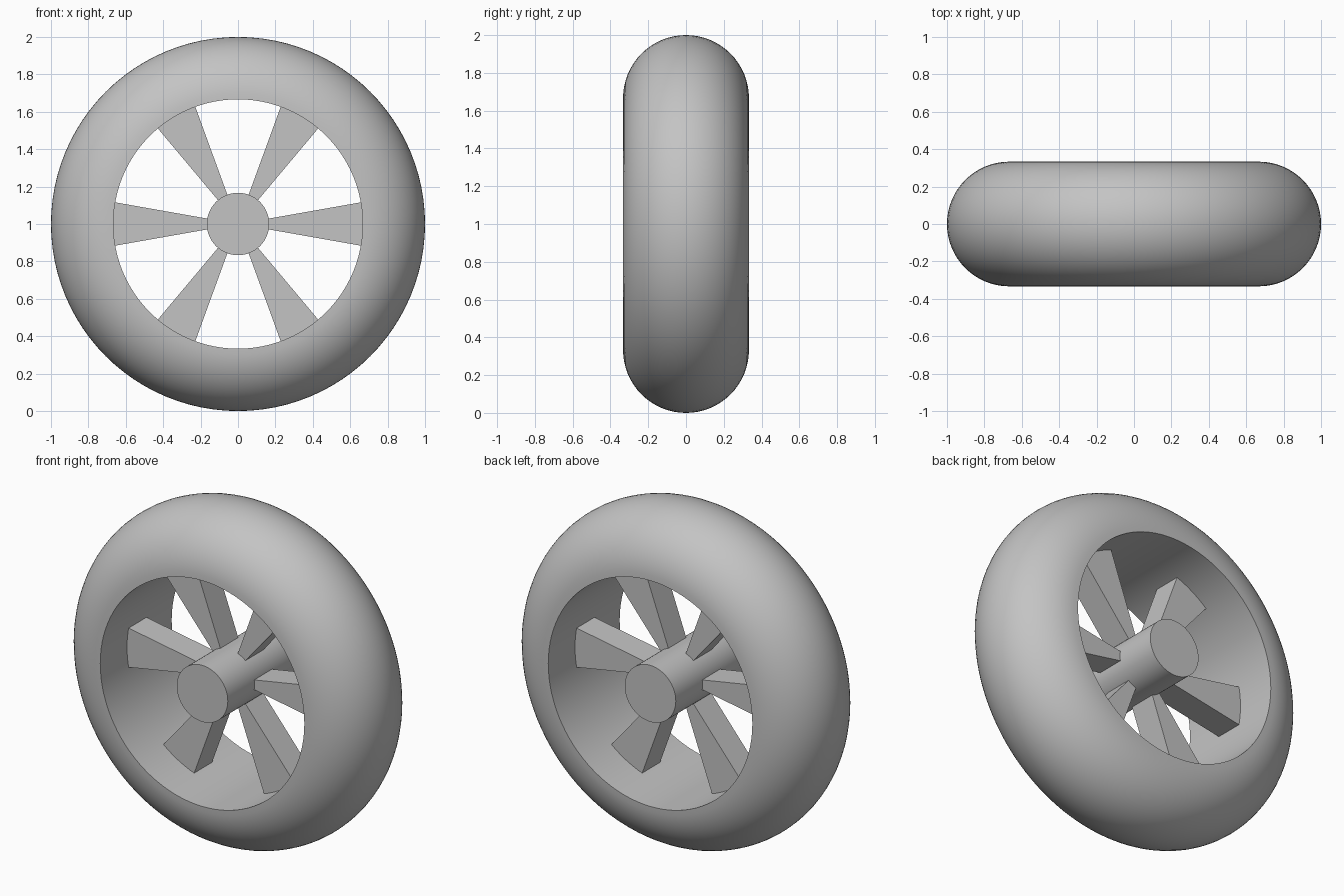
import bpy
import bmesh
from math import cos, sin, pi, radians
from mathutils import Matrix, Vector

if "Cube" in bpy.data.objects:
    bpy.data.objects.remove(bpy.data.objects["Cube"])

CENTRE = Vector((0, 0, 1))   # wheel axle runs along y
RIM = 2 / 3                  # radius of the opening
HALF_WIDTH = 1 / 3
HUB = 1 / 6
SPOKE_HALF_DEPTH = 1 / 12
SPOKE_HALF_ANGLE = radians(10)

grey = bpy.data.materials.new("wheel grey")
grey.use_nodes = True
colour = (0.55, 0.55, 0.55, 1)
grey.diffuse_color = colour
grey.node_tree.nodes["Principled BSDF"].inputs["Base Color"].default_value = colour


def finish(name, bm, smooth=True):
    bmesh.ops.recalc_face_normals(bm, faces=bm.faces)
    mesh = bpy.data.meshes.new(name)
    bm.to_mesh(mesh)
    bm.free()
    mesh.materials.append(grey)
    obj = bpy.data.objects.new(name, mesh)
    obj.location = CENTRE
    bpy.context.collection.objects.link(obj)
    if smooth:
        bpy.ops.object.select_all(action="DESELECT")
        obj.select_set(True)
        bpy.context.view_layer.objects.active = obj
        bpy.ops.object.shade_smooth_by_angle(angle=radians(30))
    return obj


# Tyre: half-round section with a flat inner wall, spun about the axle
bm = bmesh.new()
arc = [-pi / 2 + pi * i / 32 for i in range(33)]
section = [bm.verts.new((RIM + HALF_WIDTH * cos(a), HALF_WIDTH * sin(a), 0)) for a in arc]
edges = [bm.edges.new((section[i - 1], section[i])) for i in range(len(section))]
bmesh.ops.spin(bm, geom=section + edges, cent=(0, 0, 0), axis=(0, 1, 0),
               angle=2 * pi, steps=96, use_duplicate=False)
bmesh.ops.remove_doubles(bm, verts=bm.verts, dist=0.0001)
finish("tyre", bm)

# Hub: plain cylinder reaching both sides of the tyre
bm = bmesh.new()
bmesh.ops.create_cone(bm, cap_ends=True, segments=64, radius1=HUB, radius2=HUB,
                      depth=2 * HALF_WIDTH, matrix=Matrix.Rotation(pi / 2, 4, "X"))
finish("hub", bm)

# Spokes: wedges with arched ends, slightly sunk into hub and tyre
for n in range(6):
    bm = bmesh.new()
    mid = n * pi / 3
    steps = [SPOKE_HALF_ANGLE * (i / 3 - 1) for i in range(7)]
    outline = [(RIM + 0.003, a) for a in steps] + [(HUB - 0.003, a) for a in reversed(steps)]
    face = bm.faces.new([bm.verts.new((r * cos(mid + a), -SPOKE_HALF_DEPTH, r * sin(mid + a)))
                         for r, a in outline])
    extruded = bmesh.ops.extrude_face_region(bm, geom=[face])["geom"]
    verts = [v for v in extruded if isinstance(v, bmesh.types.BMVert)]
    bmesh.ops.translate(bm, verts=verts, vec=(0, 2 * SPOKE_HALF_DEPTH, 0))
    finish(f"spoke_{n + 1}", bm, smooth=False)
